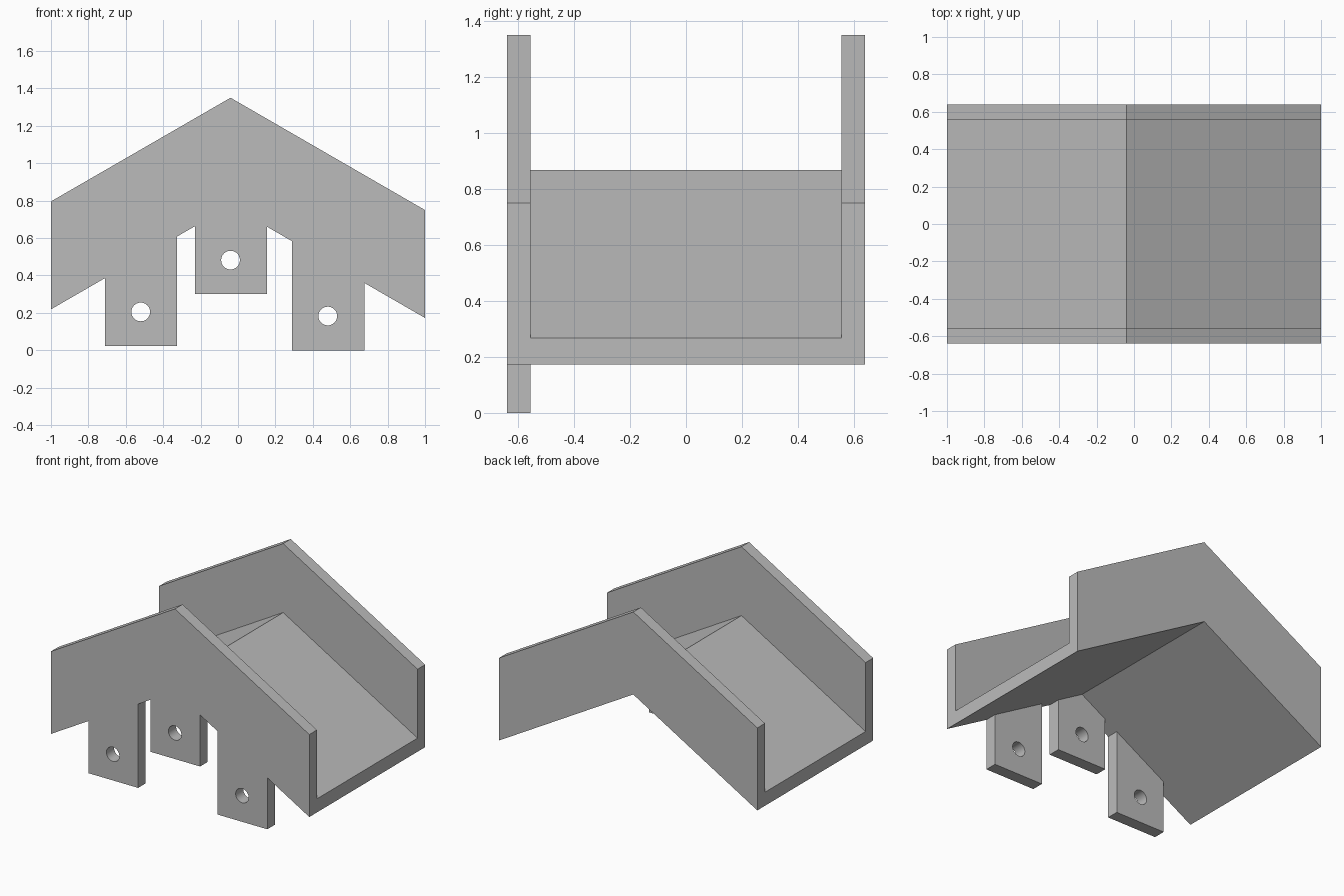
import bpy
import bmesh
from math import radians, tan

if "Cube" in bpy.data.objects:
    bpy.data.objects.remove(bpy.data.objects["Cube"])

grey = bpy.data.materials.new("plain grey")
grey.use_nodes = True
COLOUR = (0.5, 0.5, 0.5, 1)
grey.diffuse_color = COLOUR
grey.node_tree.nodes["Principled BSDF"].inputs["Base Color"].default_value = COLOUR

APEX_X = -0.04
SLOPE = tan(radians(30))
TOP, FLOOR, UNDER = 1.35, 0.868, 0.773   # ridge heights
OUTER, INNER = 0.64, 0.556               # wall faces in y


def roof(x, ridge):
    """Point on a gable line whose ridge is at the given height."""
    return (x, ridge - SLOPE * abs(x - APEX_X))


def extrude_profile(name, profile, y0, y1):
    """Extrude an x-z outline along y."""
    bm = bmesh.new()
    face = bm.faces.new([bm.verts.new((x, y0, z)) for x, z in profile])
    ext = bmesh.ops.extrude_face_region(bm, geom=[face])
    moved = [v for v in ext["geom"] if isinstance(v, bmesh.types.BMVert)]
    bmesh.ops.translate(bm, verts=moved, vec=(0, y1 - y0, 0))
    bmesh.ops.recalc_face_normals(bm, faces=bm.faces)
    mesh = bpy.data.meshes.new(name)
    bm.to_mesh(mesh)
    bm.free()
    mesh.materials.append(grey)
    obj = bpy.data.objects.new(name, mesh)
    bpy.context.collection.objects.link(obj)
    return obj


def gable(ridge):
    return [roof(x, ridge) for x in (1, APEX_X, -1)]


# Sloping floor and plain back wall
underside = gable(UNDER)[::-1]
extrude_profile("floor", gable(FLOOR) + underside, -INNER, INNER)
extrude_profile("back_wall", gable(TOP) + underside, INNER, OUTER)

# Front wall with three hanging tabs: left edge, right edge, bottom, hole x, hole z
tabs = [
    (-0.71, -0.325, 0.022, -0.52, 0.205),
    (-0.23, 0.155, 0.30, -0.04, 0.482),
    (0.29, 0.675, 0.0, 0.48, 0.183),
]
outline = gable(TOP) + [roof(-1, UNDER)]
for left, right, bottom, _, _ in tabs:
    outline += [roof(left, UNDER), (left, bottom), (right, bottom), roof(right, UNDER)]
outline.append(roof(1, UNDER))
front = extrude_profile("front_wall_with_tabs", outline, -OUTER, -INNER)

# Round holes through the tabs
for _, _, _, hx, hz in tabs:
    bpy.ops.mesh.primitive_cylinder_add(
        vertices=40, radius=0.05, depth=0.3,
        location=(hx, -(OUTER + INNER) / 2, hz), rotation=(radians(90), 0, 0))
    cutter = bpy.context.object
    cutter.name = "hole_cutter"
    cutter.hide_render = True
    cutter.data.materials.append(grey)
    cut = front.modifiers.new("hole", 'BOOLEAN')
    cut.operation = 'DIFFERENCE'
    cut.solver = 'EXACT'
    cut.object = cutter
    bpy.context.view_layer.objects.active = front
    bpy.ops.object.modifier_apply(modifier=cut.name)
    bpy.data.objects.remove(cutter)

# Smooth hole walls, sharp plate edges
bpy.ops.object.select_all(action='DESELECT')
front.select_set(True)
bpy.context.view_layer.objects.active = front
bpy.ops.object.shade_smooth_by_angle(angle=radians(20))
